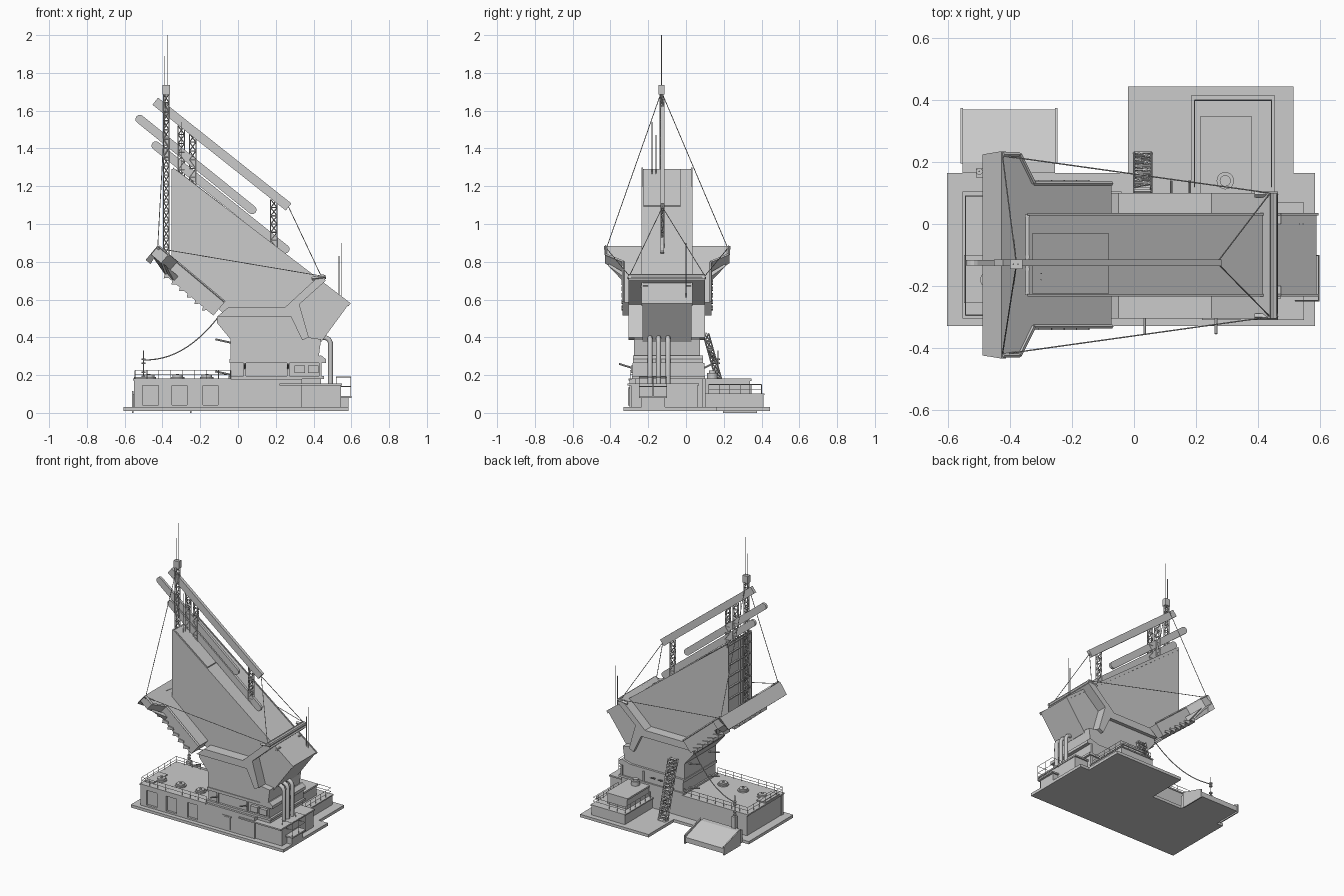
import bpy, bmesh, math
from mathutils import Vector as V

if "Cube" in bpy.data.objects:
    bpy.data.objects.remove(bpy.data.objects["Cube"])

YC = -0.10  # centre line of the main body


def finish(name, bm):
    bmesh.ops.recalc_face_normals(bm, faces=bm.faces)
    me = bpy.data.meshes.new(name)
    bm.to_mesh(me)
    bm.free()
    ob = bpy.data.objects.new(name, me)
    bpy.context.collection.objects.link(ob)
    return ob


def add_box(bm, x0, x1, y0, y1, z0, z1):
    v = bmesh.ops.create_cube(bm, size=1)['verts']
    for p in v:
        p.co = ((x0+x1)/2+p.co.x*(x1-x0), (y0+y1)/2+p.co.y*(y1-y0), (z0+z1)/2+p.co.z*(z1-z0))


def boxes(name, items):
    bm = bmesh.new()
    for b in items:
        add_box(bm, *b)
    return finish(name, bm)


def loft(name, a, b):
    bm = bmesh.new()
    va, vb = [bm.verts.new(p) for p in a], [bm.verts.new(p) for p in b]
    n = len(a)
    bm.faces.new(va)
    bm.faces.new(vb[::-1])
    for i in range(n):
        bm.faces.new((va[i], vb[i], vb[(i+1) % n], va[(i+1) % n]))
    return finish(name, bm)


def prism(name, xz, y0, y1):
    return loft(name, [(x, y0, z) for x, z in xz], [(x, y1, z) for x, z in xz])


def bars(name, segs, r, n=4):
    bm = bmesh.new()
    for p, q in segs:
        p, q = V(p), V(q)
        d = q-p
        m = d.to_track_quat('Z', 'Y').to_matrix().to_4x4()
        m.translation = (p+q)/2
        bmesh.ops.create_cone(bm, cap_ends=True, segments=n, radius1=r, radius2=r,
                              depth=d.length, matrix=m)
    return finish(name, bm)


def chain(pts):
    return list(zip(pts[:-1], pts[1:]))


def lattice(name, p, q, wx, wy, bays, r):
    p, q = V(p), V(q)
    c = [V((sx*wx/2, sy*wy/2, 0)) for sx, sy in ((-1, -1), (1, -1), (1, 1), (-1, 1))]
    s = [(p+k, q+k) for k in c]
    for i in range(bays):
        a, b = p.lerp(q, i/bays), p.lerp(q, (i+1)/bays)
        for j in range(4):
            k, l = c[j], c[(j+1) % 4]
            s += [(a+k, a+l), (a+k, b+l) if i % 2 else (a+l, b+k)]
    return bars(name, s, r)


def railing(name, pts, z, h=0.045):
    s = []
    for (ax, ay), (bx, by) in chain(pts):
        a, b = V((ax, ay, z)), V((bx, by, z))
        n = max(1, round((b-a).length/0.06))
        for f in (0.5, 1):
            s.append((a+V((0, 0, h*f)), b+V((0, 0, h*f))))
        s += [(a.lerp(b, i/n), a.lerp(b, i/n)+V((0, 0, h))) for i in range(n+1)]
    return bars(name, s, 0.0018)


def tube(name, pts, r):
    cu = bpy.data.curves.new(name, 'CURVE')
    cu.dimensions, cu.bevel_depth, cu.bevel_resolution = '3D', r, 2
    cu.use_fill_caps = True
    sp = cu.splines.new('POLY')
    sp.points.add(len(pts)-1)
    for a, p in zip(sp.points, pts):
        a.co = (*p, 1)
    ob = bpy.data.objects.new(name, cu)
    bpy.context.collection.objects.link(ob)


def discs(name, items, n=20):
    bm = bmesh.new()
    for x, y, z, r, h in items:
        v = bmesh.ops.create_cone(bm, cap_ends=True, segments=n, radius1=r, radius2=r, depth=h)['verts']
        bmesh.ops.translate(bm, verts=v, vec=(x, y, z+h/2))
    return finish(name, bm)


# Base plate and loading ramp
boxes('base_plate', [(-.605, .585, -.33, .165, .01, .03), (-.02, .515, .165, .445, .01, .03)])
prism_pts = [(.165, .10), (.20, .10), (.37, .045), (.37, .01), (.165, .01)]
loft('loading_ramp', [(-.555, y, z) for y, z in prism_pts], [(-.255, y, z) for y, z in prism_pts])
for x in (-.56, -.255):
    loft('ramp_curb', [(x, y, z) for y, z in ((.195, .115), (.375, .06), (.375, 0), (.195, 0))],
         [(x+.008, y, z) for y, z in ((.195, .115), (.375, .06), (.375, 0), (.195, 0))])

# Low front building with recessed bays
boxes('low_building', [(-.545, -.04, -.285, .10, .03, .18), (-.04, .34, -.285, .10, .03, .18),
                       (.34, .545, -.29, .06, .03, .145)])
clad = [(-.55, .34, -.30, -.28, .03, .042), (-.55, .34, -.30, -.28, .146, .18)]
for a, b in ((-.55, -.505), (-.42, -.35), (-.27, -.185), (-.105, .34)):
    clad.append((a, b, -.30, -.28, .042, .146))
boxes('front_cladding', clad)
boxes('front_door', [(.10, .15, -.306, -.298, .04, .13), (.09, .16, -.304, -.298, .13, .137)])
boxes('wall_ledge', [(.22, .55, -.31, .07, .145, .155), (-.555, -.04, -.305, .105, .172, .182)])
hatch = []
for x in (-.47, -.32, -.165):
    hatch += [(x, -.18, .18, .036, .010), (x, -.18, .19, .027, .010), (x, -.18, .2, .008, .006)]
discs('roof_fans', hatch)
railing('front_roof_railing', [(-.04, -.295), (-.545, -.295), (-.545, .09), (-.04, .09)], .18)
boxes('roof_skid', [(-.55, -.48, -.255, -.10, .18, .19), (-.51, -.48, .15, .18, .03, .18)])

# End balcony
boxes('end_balcony', [(.46, .60, -.25, -.10, .08, .09), (.50, .585, -.235, -.11, .03, .08)])
railing('balcony_railing', [(.52, -.248), (.597, -.248), (.597, -.102), (.52, -.102)], .09, .1)

# Rear annex
boxes('rear_annex', [(.19, .45, .10, .41, .03, .095), (.185, .455, .10, .415, .095, .103),
                     (.22, .375, .10, .34, .10, .17), (.213, .382, .10, .347, .17, .182)])
railing('annex_railing', [(.195, .12), (.195, .40), (.445, .40), (.445, .12)], .10, .05)
discs('rear_tank', [(.295, .14, .182, .028, .03), (.295, .14, .212, .018, .012)])

# Pedestal and neck
boxes('pedestal', [(-.04, .44, -.27, .09, .03, .27), (-.05, .455, -.285, .10, .18, .195),
                   (.30, .355, -.292, -.26, .21, .25), (.37, .425, -.292, -.26, .21, .25)])
boxes('pedestal_posts', [(x, x+.012, y, y+.015, .195, .265)
                         for x in (.03, .26, .43) for y in (-.282, .083)])
prism('pedestal_cap', [(-.045, .265), (-.045, .285), (.37, .285), (.44, .305), (.465, .285), (.465, .265)],
      -.28, .09)
prism('neck', [(-.11, .51), (-.05, .56), (.27, .56), (.37, .40), (.44, .39), (.425, .28), (-.04, .28),
               (-.04, .39), (-.11, .475)], -.275, .075)
prism('collar_band', [(-.11, .51), (-.05, .56), (.25, .56), (.44, .735), (.465, .70), (.325, .575),
                      (.375, .40), (.34, .385), (.28, .51)], YC-.205, YC+.2)

# Main slab head with rims and face ribs
prism('head_slab', [(-.34, 1.29), (.59, .58), (.44, .375), (.3, .38), (-.05, .5), (-.34, .78)],
      YC-.13, YC+.13)
for y in (YC-.135, YC+.127):
    prism('head_rim', [(-.345, 1.3), (.597, .58), (.585, .565), (-.345, 1.275)], y, y+.008)
prism('top_panel', [(-.33, 1.29), (-.08, 1.099), (-.08, 1.09), (-.33, 1.28)], -.225, -.03)
boxes('face_ribs', [(-.35, -.338, YC-.13, YC+.13, z, z+.008) for z in (.9, .98, 1.06, 1.14, 1.22, 1.28)]
      + [(-.352, -.338, y, y+.008, .8, 1.29) for y in (YC-.13, YC+.122, -.15, -.11)])
boxes('end_fittings', [(.46, .475, .0, .035, .66, .675), (.46, .475, -.24, -.2, .66, .675)])
bars('crossbar', [((.45, YC-.205, .72), (.45, YC+.2, .72))], .014, 8)
bars('crossbar_ends', [((.39, y, .71), (.465, y, .72)) for y in (YC-.2, YC+.195)], .01)

# Tilted wing deck: T outline in the slope plane, thickness along the normal
U, N, O = V((.766, 0, -.643)), V((-.643, 0, -.766)), V((-.425, YC, .88))


def deck(u, v, n=0):
    return O+U*u+N*n+V((0, v, 0))


half = [(0, .33), (.07, .33), (.13, .235), (.46, .235)]
outline = half+[(u, -v) for u, v in half[::-1]]
loft('wing_deck', [deck(u, v) for u, v in outline], [deck(u, v, .055 if u < .1 else .09) for u, v in outline])
loft('deck_nose', [deck(*p) for p in ((-.004, .335), (-.004, -.335), (.015, -.335), (.015, .335))],
     [deck(*p, .095) for p in ((-.004, .325), (-.004, -.325), (.03, -.29), (.03, .29))])
rim = [deck(u, v*.985, -.003) for u, v in half]
for s in (1, -1):
    bars('deck_rim', chain([V((p.x, YC+s*(p.y-YC), p.z)) for p in rim]), .007)
    # louvre blades along the deck flanks
    for i in range(6):
        u = .12+i*.053
        q = [(u, .085), (u+.035, .065), (u+.045, .075), (u+.012, .108)]
        loft('deck_louvre', [deck(a, s*.17, b) for a, b in q], [deck(a, s*.242, b) for a, b in q])
    loft('deck_gusset', [deck(*p) for p in ((.08, s*.31, .05), (.16, s*.22, .05), (.16, s*.22, .09))],
         [deck(*p) for p in ((.1, s*.31, .05), (.2, s*.22, .05), (.2, s*.22, .09))])

# Inclined booms
BY = -.125


def boom(name, a, b, t, w, rounded):
    a, b = V((a[0], 0, a[1])), V((b[0], 0, b[1]))
    d = (b-a).normalized()
    n = V((-d.z, 0, d.x))*t
    pts = []
    for c, sg in ((a, -1), (b, 1)):
        for i in range(7) if rounded else (0, 6):
            g = math.pi*i/6
            p = c+n*math.cos(g)*(-sg)+(d*sg*math.sin(g)*t if rounded else V())
            pts.append((p.x, p.z))
    prism(name, pts, BY-w, BY+w)


boom('upper_boom', (-.438, 1.65), (.268, 1.09), .024, .011, False)
boom('middle_boom', (-.52, 1.555), (.075, 1.075), .023, .009, True)
boom('lower_boom', (-.435, 1.415), (.25, .867), .023, .009, True)
for x, z0, z1 in ((-.30, 1.24, 1.52), (-.24, 1.2, 1.48), (.19, .87, 1.13)):
    lattice('boom_strut', (x, BY, z0), (x, BY, z1), .034, .014, 6, .003)

# Main mast and antennas
lattice('main_mast', (-.38, YC-.03, .83), (-.38, YC-.03, 1.69), .03, .016, 18, .003)
boxes('mast_head', [(-.40, -.36, -.145, -.115, 1.685, 1.735)])
ants = [((-.375, -.13, 1.73), (-.375, -.13, 2)), ((-.39, -.13, 1.5), (-.39, -.13, 1.89)),
        ((.535, 0, .6), (.535, 0, .83)), ((.547, 0, .6), (.547, 0, .9)),
        ((-.3, -.18, 1.26), (-.3, -.18, 1.54)), ((-.3, -.16, 1.26), (-.3, -.16, 1.47)),
        ((-.5, .17, .18), (-.5, .17, .33))]
bars('antennas', ants, .0025, 6)
discs('signal_insulators', [(-.5, .17, z, .011, .008) for z in (.19, .21, .26, .28)], 10)

# Rigging
rig = []
for y in (YC-.32, YC+.32):
    e = YC+.2*(1 if y > 0 else -1)
    rig += [((-.38, -.13, 1.7), (-.425, y, .875)), ((.268, BY, 1.09), (.44, e, .725)),
            ((-.42, y, .87), (.44, e, .725)), ((-.42, y, .86), (-.38, -.13, .85))]
bars('rigging_cables', rig, .0022, 5)
tube('hanging_cable', [(-.5+.39*t, .17-.1*t, .28+.22*t**2.2) for t in [i/12 for i in range(13)]], .003)

# Exhaust pipes, side arms and rear stair
for y in (-.19, -.145, -.095):
    tube('exhaust_pipe', [(.42, y, .40), (.465, y, .398), (.482, y, .388), (.49, y, .37), (.49, y, .15)], .013)
bars('side_arms', [((x, -.26, .23), (x, -.355, .26)) for x in (.035, .265)]
     + [((x, .08, .23), (x, .14, .26)) for x in (.12, .18)]
     + [((-.03, y, z), (-.12, y, z+.02)) for z in (.2, .37) for y in (-.2, .02)], .005, 6)
lattice('rear_stair', (.028, .215, .03), (.028, .105, .42), .055, .03, 10, .004)
bars('stair_treads', [((.0, .215-.11*t, .03+.39*t), (.055, .215-.11*t, .03+.39*t))
                      for t in [i/18 for i in range(19)]], .007)
